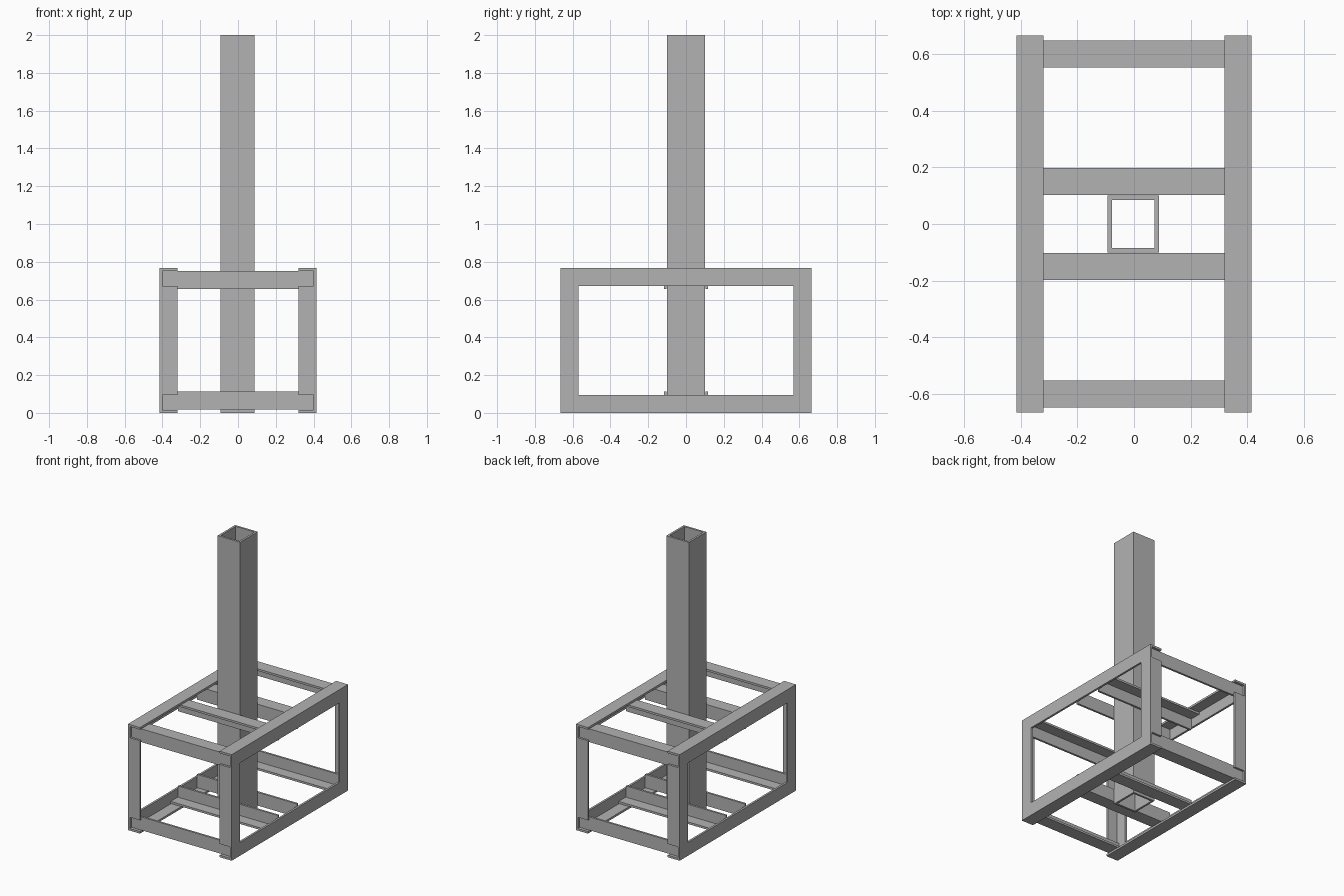
import bpy
import bmesh
from mathutils import Vector

cube = bpy.data.objects.get("Cube")
if cube:
    bpy.data.objects.remove(cube, do_unlink=True)

# Single plain steel colour
steel = bpy.data.materials.new("grey_steel")
steel.use_nodes = True
steel.diffuse_color = (0.45, 0.45, 0.45, 1)
steel.node_tree.nodes["Principled BSDF"].inputs["Base Color"].default_value = (0.45, 0.45, 0.45, 1)

FLANGE = 0.096   # width of each angle-iron leg
THICK = 0.015    # wall thickness
HX, HY, TOP = 0.415, 0.665, 0.767


def finish(name, bm):
    bmesh.ops.recalc_face_normals(bm, faces=bm.faces)
    mesh = bpy.data.meshes.new(name)
    bm.to_mesh(mesh)
    bm.free()
    mesh.materials.append(steel)
    obj = bpy.data.objects.new(name, mesh)
    bpy.context.scene.collection.objects.link(obj)
    return obj


def angle_iron(name, axis, start, end, corner, inward):
    """L-section bar along an axis; corner and inward are given in the other two axes."""
    others = [i for i in range(3) if i != axis]
    f, t = FLANGE, THICK
    profile = [(0, 0), (f, 0), (f, t), (t, t), (t, f), (0, f)]
    bm = bmesh.new()
    verts = []
    for p in profile:
        co = Vector()
        co[axis] = start
        for k in range(2):
            co[others[k]] = corner[k] + inward[k] * p[k]
        verts.append(bm.verts.new(co))
    face = bm.faces.new(verts)
    move = Vector()
    move[axis] = end - start
    out = bmesh.ops.extrude_face_region(bm, geom=[face], use_keep_orig=True)
    bmesh.ops.translate(bm, vec=move, verts=[g for g in out["geom"] if isinstance(g, bmesh.types.BMVert)])
    return finish(name, bm)


# Side frames: long rails with legs fitted between them
for side, sx in (("left", 1), ("right", -1)):
    for level, z, sz in (("lower", 0, 1), ("upper", TOP, -1)):
        angle_iron(f"{side}_{level}_rail", 1, -HY, HY, (sx * HX, z), (-sx, sz))
    for end, sy in (("front", -1), ("back", 1)):
        angle_iron(f"{end}_{side}_leg", 2, FLANGE, TOP - FLANGE, (sx * HX, sy * HY), (-sx, -sy))

# Crossbars nested inside the rails, at both ends and either side of the post
reach = HX - THICK
for level, z, sz in (("lower", 0.018, 1), ("upper", TOP - 0.016, -1)):
    for end, sy in (("front", -1), ("back", 1)):
        angle_iron(f"{end}_{level}_crossbar", 0, -reach, reach, (sy * (HY - 0.017), z), (-sy, sz))
        angle_iron(f"{end}_{level}_post_support", 0, -reach, reach, (sy * 0.102, z), (sy, sz))

# Hollow square post, open at both ends
bm = bmesh.new()
rings = []
for inset, z in ((0, 0), (0, 2), (THICK, 2), (THICK, 0)):
    x0, x1, y = -0.093 + inset, 0.088 - inset, 0.1 - inset
    rings.append([bm.verts.new((x, v, z)) for x, v in ((x0, -y), (x1, -y), (x1, y), (x0, y))])
for a, b in zip(rings, rings[1:] + rings[:1]):
    for i in range(4):
        j = (i + 1) % 4
        bm.faces.new((a[i], a[j], b[j], b[i]))
finish("hollow_post", bm)
